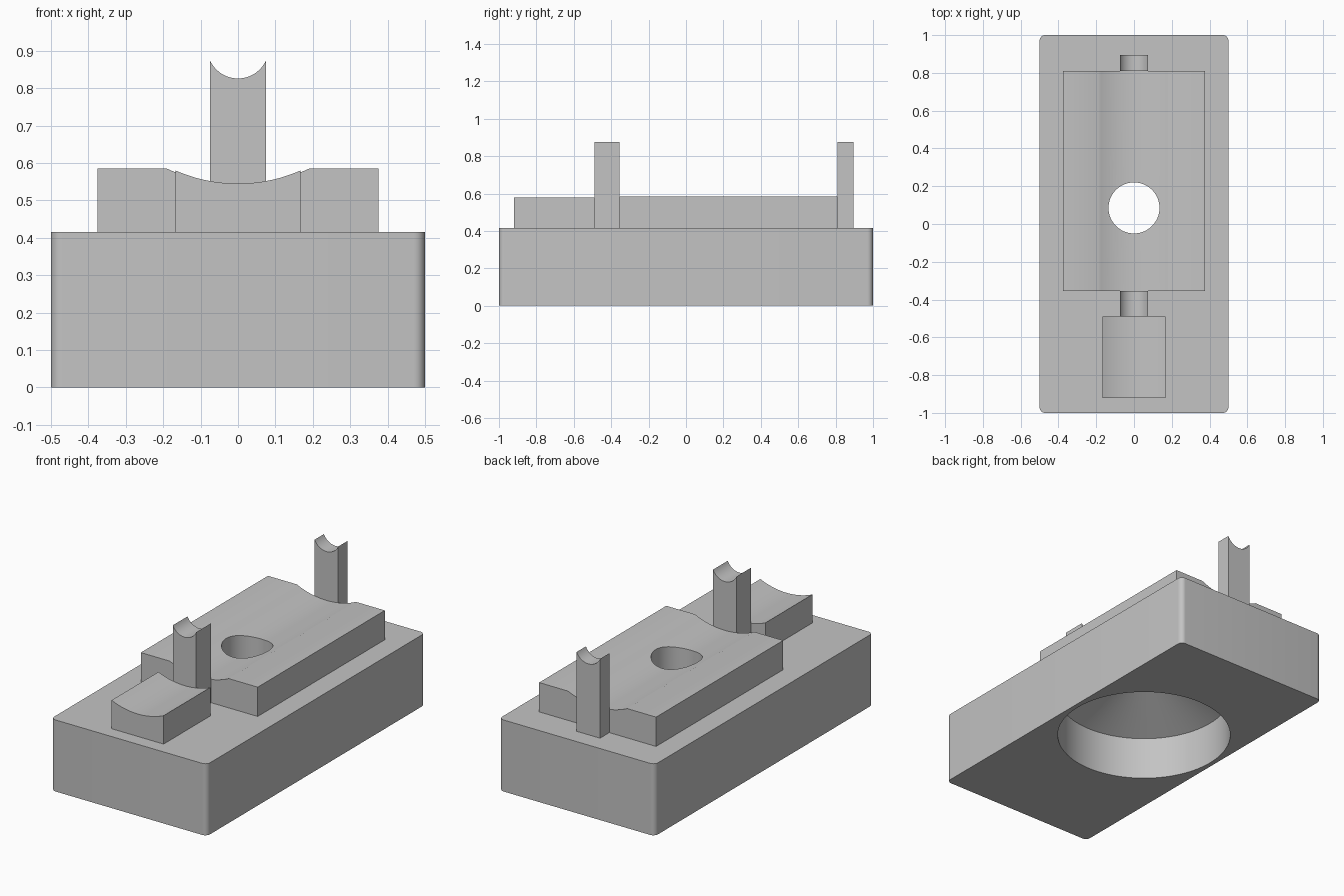
import bpy, bmesh, math
from mathutils import Vector

old = bpy.data.objects.get("Cube")
if old:
    bpy.data.objects.remove(old, do_unlink=True)

grey = bpy.data.materials.new("plain grey")
grey.use_nodes = True
COLOUR = (0.55, 0.55, 0.55, 1)
grey.diffuse_color = COLOUR
grey.node_tree.nodes["Principled BSDF"].inputs["Base Color"].default_value = COLOUR

BASE_TOP = 0.415
HOLE_Y = 0.085


def add_object(name, bm):
    bmesh.ops.recalc_face_normals(bm, faces=bm.faces)
    mesh = bpy.data.meshes.new(name)
    bm.to_mesh(mesh)
    bm.free()
    mesh.materials.append(grey)
    obj = bpy.data.objects.new(name, mesh)
    bpy.context.collection.objects.link(obj)
    return obj


def extrude(name, points, direction):
    """Prism made by pushing a closed outline along a direction."""
    bm = bmesh.new()
    face = bm.faces.new([bm.verts.new(p) for p in points])
    new = bmesh.ops.extrude_face_region(bm, geom=[face])["geom"]
    verts = [v for v in new if isinstance(v, bmesh.types.BMVert)]
    bmesh.ops.translate(bm, verts=verts, vec=direction)
    return add_object(name, bm)


def cradle(name, half, y0, y1, edge_z, low_z, groove, steps=24):
    """Block with a circular groove running along y in its top."""
    depth = edge_z - low_z
    radius = (groove ** 2 + depth ** 2) / (2 * depth)
    sweep = math.asin(groove / radius)
    outline = [(-half, BASE_TOP), (half, BASE_TOP)]
    if half > groove:
        outline.append((half, edge_z))
    for i in range(steps + 1):
        a = sweep * (1 - 2 * i / steps)
        outline.append((radius * math.sin(a), low_z + radius * (1 - math.cos(a))))
    if half > groove:
        outline.append((-half, edge_z))
    return extrude(name, [(x, y0, z) for x, z in outline], Vector((0, y1 - y0, 0)))


def revolve(name, profile, steps=96):
    """Solid of revolution about the vertical hole axis."""
    bm = bmesh.new()
    rings = []
    for r, z in profile:
        rings.append([bm.verts.new((r * math.cos(math.tau * i / steps),
                                    HOLE_Y + r * math.sin(math.tau * i / steps), z))
                      for i in range(steps)])
    for a, b in zip(rings, rings[1:]):
        for i in range(steps):
            j = (i + 1) % steps
            bm.faces.new((a[i], a[j], b[j], b[i]))
    bm.faces.new(rings[0])
    bm.faces.new(rings[-1])
    return add_object(name, bm)


# Base with rounded upright corners
corner = 0.03
outline = []
for k, (sx, sy) in enumerate([(1, 1), (-1, 1), (-1, -1), (1, -1)]):
    for i in range(9):
        a = math.pi / 2 * (k + i / 8)
        outline.append((sx * (0.5 - corner) + corner * math.cos(a),
                        sy * (1 - corner) + corner * math.sin(a), 0))
base = extrude("base", outline, Vector((0, 0, BASE_TOP)))

# Grooved blocks and forked posts
long_block = cradle("long_block", 0.375, -0.355, 0.81, 0.585, 0.543, 0.19)
front_block = cradle("front_block", 0.167, -0.92, -0.49, 0.58, 0.545, 0.167)
front_post = cradle("front_post", 0.075, -0.49, -0.355, 0.875, 0.826, 0.075)
back_post = cradle("back_post", 0.075, 0.81, 0.895, 0.875, 0.826, 0.075)

# Round recess underneath, coned up to the through hole
cutter = revolve("hole_cutter", [(0.473, -0.1), (0.473, 0.25), (0.135, 0.405), (0.135, 0.8)])
cutter.hide_render = True
for obj in (base, long_block):
    mod = obj.modifiers.new("hole", "BOOLEAN")
    mod.operation = "DIFFERENCE"
    mod.solver = "EXACT"
    mod.object = cutter
    bpy.context.view_layer.objects.active = obj
    bpy.ops.object.modifier_apply(modifier=mod.name)
bpy.data.objects.remove(cutter, do_unlink=True)

# Smooth the curved faces, keep the edges sharp
bpy.ops.object.select_all(action="DESELECT")
for obj in (base, long_block, front_block, front_post, back_post):
    obj.select_set(True)
bpy.context.view_layer.objects.active = base
bpy.ops.object.shade_smooth_by_angle(angle=math.radians(24))
